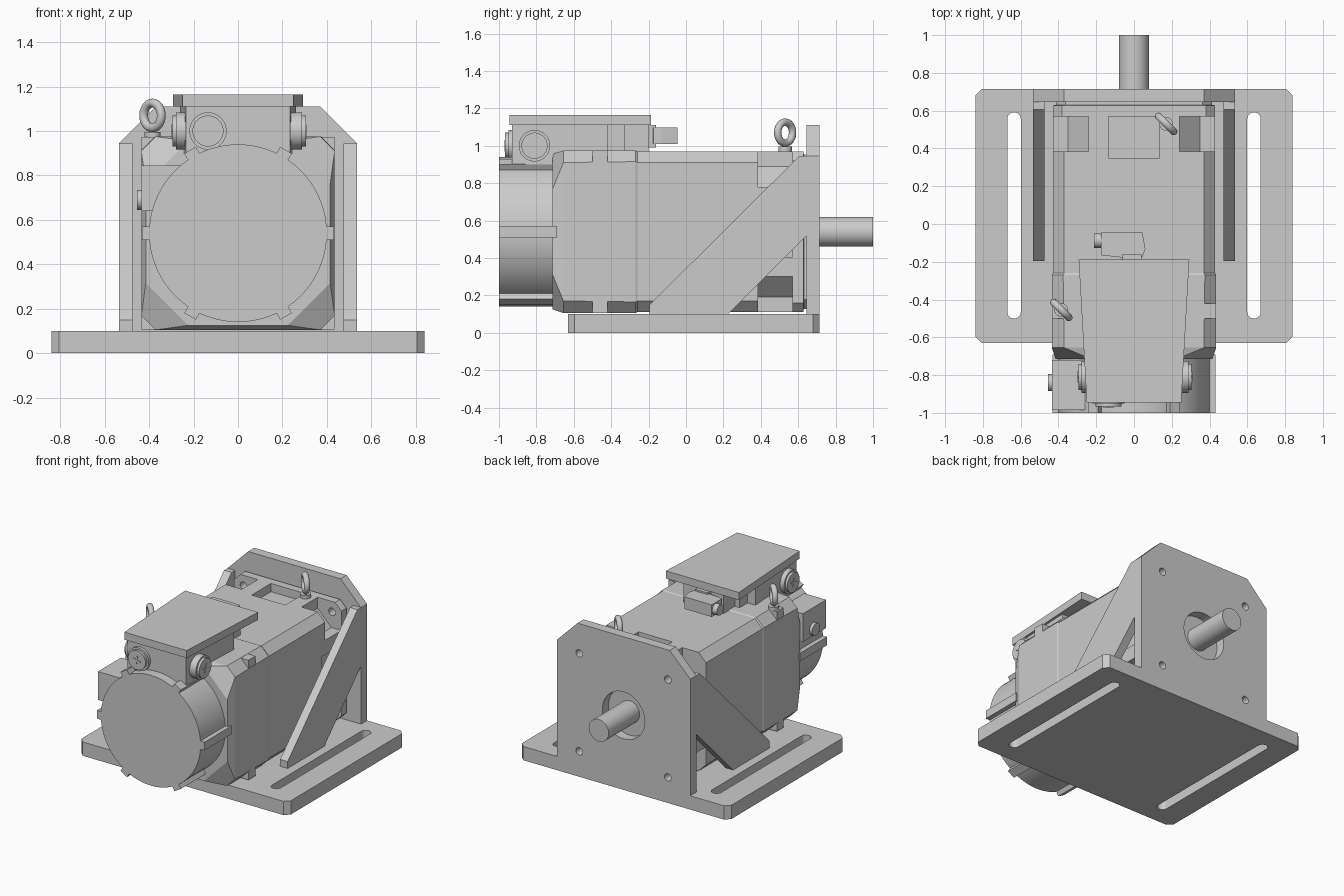
import bpy, bmesh
from math import pi, cos, sin, radians
from mathutils import Matrix

if "Cube" in bpy.data.objects:
    bpy.data.objects.remove(bpy.data.objects["Cube"])

CZ = 0.54  # height of the motor axis


def loft(name, rings):
    """Closed solid through rings of equal point count."""
    bm = bmesh.new()
    vs = [[bm.verts.new(p) for p in r] for r in rings]
    n = len(vs[0])
    for a, b in zip(vs, vs[1:]):
        for i in range(n):
            j = (i + 1) % n
            bm.faces.new((a[i], a[j], b[j], b[i]))
    bm.faces.new(vs[0])
    bm.faces.new(vs[-1])
    bmesh.ops.recalc_face_normals(bm, faces=bm.faces)
    me = bpy.data.meshes.new(name)
    bm.to_mesh(me)
    bm.free()
    ob = bpy.data.objects.new(name, me)
    bpy.context.collection.objects.link(ob)
    return ob


def prism(name, pts, axis, a, b):
    place = {'x': lambda p, t: (t, p[0], p[1]),
             'y': lambda p, t: (p[0], t, p[1]),
             'z': lambda p, t: (p[0], p[1], t)}[axis]
    return loft(name, [[place(p, t) for p in pts] for t in (a, b)])


def box(name, x0, x1, y0, y1, z0, z1):
    return prism(name, [(x0, y0), (x1, y0), (x1, y1), (x0, y1)], 'z', z0, z1)


def smooth(ob):
    bpy.ops.object.select_all(action='DESELECT')
    ob.select_set(True)
    bpy.context.view_layer.objects.active = ob
    bpy.ops.object.shade_smooth_by_angle(angle=radians(30))
    return ob


def rod(name, axis, c, r, a, b, n=32):
    pts = [(c[0] + r * cos(2 * pi * i / n), c[1] + r * sin(2 * pi * i / n)) for i in range(n)]
    return smooth(prism(name, pts, axis, a, b))


def octagon(h, c, y):
    k = h - c
    pts = [(h, -k), (h, k), (k, h), (-k, h), (-h, k), (-h, -k), (-k, -h), (k, -h)]
    return [(x, y, CZ + z) for x, z in pts]


def cut(ob, cutters):
    for c in cutters:
        m = ob.modifiers.new('cut', 'BOOLEAN')
        m.operation, m.solver, m.object = 'DIFFERENCE', 'EXACT', c
        bpy.context.view_layer.objects.active = ob
        bpy.ops.object.modifier_apply(modifier=m.name)
        bpy.data.objects.remove(c)


SIGNS = [(sx, sz) for sx in (-1, 1) for sz in (-1, 1)]

# Base plate with chamfered corners and two long slots
X, Y0, Y1, C = 0.84, -0.63, 0.715, 0.035
base = prism('base_plate', [(-X + C, Y0), (X - C, Y0), (X, Y0 + C), (X, Y1 - C),
                            (X - C, Y1), (-X + C, Y1), (-X, Y1 - C), (-X, Y0 + C)], 'z', 0, 0.1)
slots = []
for s in (-1, 1):
    pts = []
    for i in range(26):
        a = pi * (i % 13) / 12 + (pi if i > 12 else 0)
        cy = 0.555 if i < 13 else -0.465
        pts.append((s * 0.635 + 0.036 * cos(a), cy + 0.036 * sin(a)))
    slots.append(prism('slot_cutter', pts, 'z', -0.1, 0.2))
cut(base, slots)
smooth(base)

# Upright mounting plate with shaft hole and bolt holes
plate = prism('mounting_plate', [(-0.535, 0.1), (0.535, 0.1), (0.535, 0.945), (0.37, 1.11),
                                 (-0.37, 1.11), (-0.535, 0.945)], 'y', 0.645, 0.715)


def bolt_cutters():
    return [rod('bolt_cutter', 'y', (sx * 0.355, CZ + sz * 0.355), 0.027, 0.5, 0.8, 20)
            for sx, sz in SIGNS]


cut(plate, [rod('shaft_cutter', 'y', (0, CZ), 0.17, 0.6, 0.8, 48)] + bolt_cutters())
smooth(plate)

# Diagonal gussets
for side, s in (('left', -1), ('right', 1)):
    prism('gusset_' + side, [(-0.195, 0.1), (0.225, 0.1), (0.645, 0.52), (0.645, 0.945),
                             (0.605, 0.945), (-0.195, 0.15)], 'x', s * 0.475, s * 0.535)

# Motor housing: chamfered square section, drawn in at the fan end
body = loft('motor_housing', [octagon(*r) for r in (
    (0.415, 0.19, -0.715), (0.435, 0.065, -0.655), (0.435, 0.06, -0.27),
    (0.43, 0.06, -0.26), (0.43, 0.06, 0.58))])
cutters = []
for sx, sz in SIGNS:  # corner pockets for the flange bolts
    cutters.append(prism('pocket_cutter', [(sx * x, CZ + sz * z) for x, z in (
        (0.24, 0.5), (0.24, 0.35), (0.35, 0.24), (0.5, 0.24), (0.5, 0.5))], 'y', 0.385, 0.6))
for s in (-1, 1):  # shallow recesses in the middle of each side
    cutters.append(box('recess_cutter', -0.135, 0.135, 0.35, 0.6, CZ + s * 0.37, CZ + s * 0.5))
    cutters.append(box('recess_cutter', s * 0.37, s * 0.5, 0.35, 0.6, CZ - 0.135, CZ + 0.135))
cut(body, cutters)

# Front flange with spigot face and shaft
flange = loft('motor_flange', [octagon(*r) for r in (
    (0.43, 0.05, 0.57), (0.43, 0.05, 0.628), (0.412, 0.05, 0.63), (0.412, 0.05, 0.645))])
cut(flange, bolt_cutters())
smooth(flange)
rod('shaft', 'y', (0, CZ), 0.08, 0.6, 1.0, 48)

# Corner lugs
for i, (sx, sz) in enumerate(SIGNS):
    box(f'corner_lug_{i}', sx * 0.36, sx * 0.434, -0.5, -0.42, CZ + sz * 0.36, CZ + sz * 0.434)

# Fan cover with six ribs
rod('fan_cover', 'y', (0, CZ), 0.4, -1.0, -0.71, 72)
for i in range(6):
    rib = box(f'fan_cover_rib_{i}', 0.37, 0.432, -1.0, -0.69, -0.03, 0.03)
    rib.data.transform(Matrix.Translation((0, 0, CZ)) @ Matrix.Rotation(i * pi / 3, 4, 'Y'))

# Small sensor box beside the fan cover
box('sensor_box', -0.434, -0.26, -0.985, -0.72, 0.64, 0.845)
rod('sensor_box_cap', 'x', (-0.84, 0.69), 0.045, -0.455, -0.42)

# Terminal box and its tapered lid
prism('terminal_box', [(-0.235, -0.93), (0.235, -0.93), (0.262, -0.42), (0.2, -0.42), (0.2, -0.33),
                       (0.16, -0.33), (0.16, -0.2), (-0.16, -0.2), (-0.16, -0.33),
                       (-0.2, -0.33), (-0.2, -0.42), (-0.262, -0.42)], 'z', 0.9, 1.11)
prism('terminal_box_lid', [(-0.25, -0.945), (0.25, -0.945), (0.293, -0.187), (-0.293, -0.187)],
      'z', 1.11, 1.165)


# Round blanking plugs with a raised cross
def plug(name, loc, turn):
    m = Matrix.Translation(loc) @ Matrix.Rotation(turn, 4, 'Z')
    parts = [rod(name, 'y', (0, 0), 0.084, -0.035, 0.03, 40),
             rod(name + '_face', 'y', (0, 0), 0.07, -0.052, 0.0, 40)]
    for k in (0.2, 0.2 + pi / 2):
        bar = box(name + '_cross', -0.03, 0.03, -0.056, -0.03, -0.005, 0.005)
        bar.data.transform(Matrix.Rotation(k, 4, 'Y'))
        parts.append(bar)
    for p in parts:
        p.data.transform(m)


plug('plug_front', (-0.135, -0.915, 1.0), 0)
plug('plug_right', (0.253, -0.81, 1.0), pi / 2)
plug('plug_left', (-0.243, -0.81, 1.0), -pi / 2)

# Cable connector on the drive-end side of the terminal box
prism('connector_body', [(-0.175, -0.165), (-0.04, -0.18), (0.045, -0.175), (0.06, -0.13),
                         (0.045, -0.045), (-0.175, -0.045)], 'z', 1.01, 1.098)
box('connector_base', -0.06, 0.04, -0.21, -0.16, 0.99, 1.11)
rod('connector_socket', 'x', (-0.088, 1.053), 0.038, -0.212, -0.17)

# Lifting eyes, ring plane turned 45 degrees
for name, x, y in (('rear', -0.385, -0.455), ('front', 0.17, 0.53)):
    rod('lifting_eye_stem_' + name, 'z', (x, y), 0.036, 0.93, 0.995, 24)
    bpy.ops.mesh.primitive_torus_add(location=(x, y, 1.07), rotation=(pi / 2, 0, -pi / 4),
                                     major_radius=0.056, minor_radius=0.02,
                                     major_segments=36, minor_segments=14)
    ring = bpy.context.object
    ring.name = 'lifting_eye_' + name
    smooth(ring)
